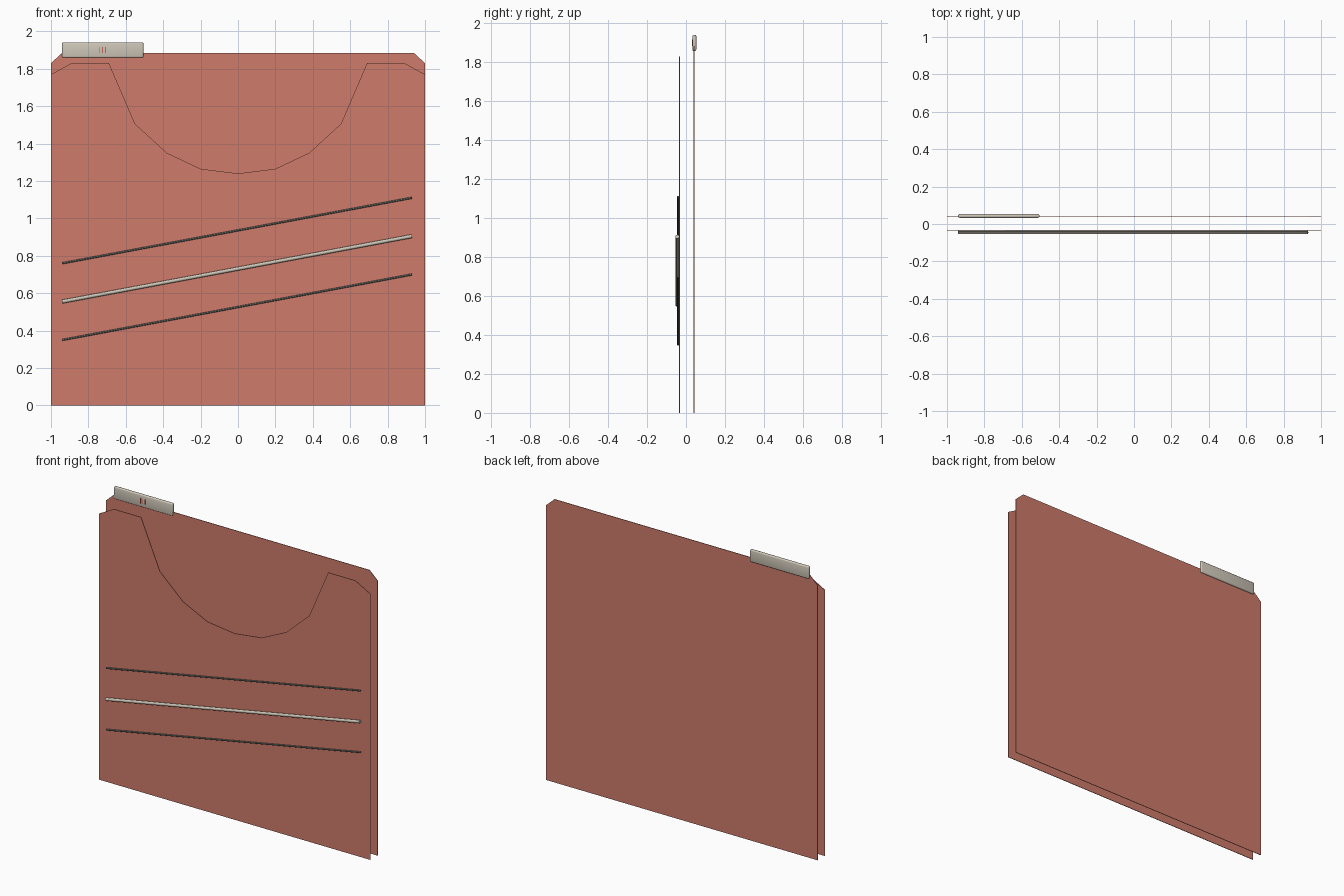
import bpy, bmesh, math
from mathutils import Vector

if "Cube" in bpy.data.objects:
    bpy.data.objects.remove(bpy.data.objects["Cube"])


def material(name, rgb):
    m = bpy.data.materials.new(name)
    m.use_nodes = True
    m.diffuse_color = (*rgb, 1)
    m.node_tree.nodes["Principled BSDF"].inputs["Base Color"].default_value = (*rgb, 1)
    return m


RED = material("terracotta card", (0.62, 0.2, 0.145))
BEIGE = material("warm grey plastic", (0.62, 0.57, 0.48))
GREY = material("dark grey cord", (0.13, 0.15, 0.13))
MARK = material("red print", (0.6, 0.12, 0.07))


def finish(name, bm, mat):
    bmesh.ops.recalc_face_normals(bm, faces=bm.faces)
    mesh = bpy.data.meshes.new(name)
    bm.to_mesh(mesh)
    bm.free()
    mesh.materials.append(mat)
    ob = bpy.data.objects.new(name, mesh)
    bpy.context.collection.objects.link(ob)
    return ob


def sheet(name, half, y, thick=0.004):
    """Thin card from the left half of its outline, mirrored in x."""
    outline = half + [(-x, z) for x, z in reversed(half) if x]
    bm = bmesh.new()
    face = bm.faces.new([bm.verts.new((x, y - thick / 2, z)) for x, z in outline])
    ext = bmesh.ops.extrude_face_region(bm, geom=[face])["geom"]
    bmesh.ops.translate(bm, vec=(0, thick, 0),
                        verts=[v for v in ext if isinstance(v, bmesh.types.BMVert)])
    return finish(name, bm, RED)


def block(name, size, loc, mat, bevel=0, tilt=0):
    bm = bmesh.new()
    bmesh.ops.create_cube(bm, size=1)
    bmesh.ops.scale(bm, vec=size, verts=bm.verts)
    if bevel:
        bmesh.ops.bevel(bm, geom=bm.edges[:], offset=bevel, segments=3,
                        profile=0.5, affect='EDGES')
    ob = finish(name, bm, mat)
    ob.location = loc
    ob.rotation_euler.y = tilt
    return ob


def smooth(ob):
    bpy.ops.object.select_all(action='DESELECT')
    ob.select_set(True)
    bpy.context.view_layer.objects.active = ob
    bpy.ops.object.shade_smooth_by_angle(angle=math.radians(40))


def rod(name, z, y, radius, mat):
    """Slanted round rod across the front pocket."""
    a, b = Vector((-0.94, y, z - 0.175)), Vector((0.93, y, z + 0.175))
    bm = bmesh.new()
    bmesh.ops.create_cone(bm, segments=10, radius1=radius, radius2=radius,
                          depth=(b - a).length, cap_ends=True)
    ob = finish(name, bm, mat)
    ob.location = (a + b) / 2
    ob.rotation_euler = (b - a).to_track_quat('Z', 'Y').to_euler()
    smooth(ob)


# Cards: clipped-corner back and scooped front pocket
sheet("back_card", [(-1, 0), (-1, 1.83), (-0.94, 1.885)], 0.041)
sheet("front_pocket", [(-1, 0), (-1, 1.77), (-0.89, 1.83), (-0.69, 1.83), (-0.55, 1.505),
                       (-0.38, 1.35), (-0.2, 1.265), (0, 1.24)], -0.034)

# Index tab with its small printed mark plates
smooth(block("index_tab", (0.435, 0.02, 0.083), (-0.723, 0.043, 1.9), BEIGE, 0.008))
for i, x in enumerate((-0.742, -0.724, -0.708)):
    block(f"tab_mark_{i + 1}", (0.005, 0.002, 0.034), (x, 0.0325, 1.9), MARK)

# Slanted bands on the pocket
rod("middle_band", 0.73, -0.045, 0.01, BEIGE)
for name, offset in (("upper_cord", 0.205), ("lower_cord", -0.205)):
    rod(name, 0.73 + offset, -0.041, 0.005, GREY)
